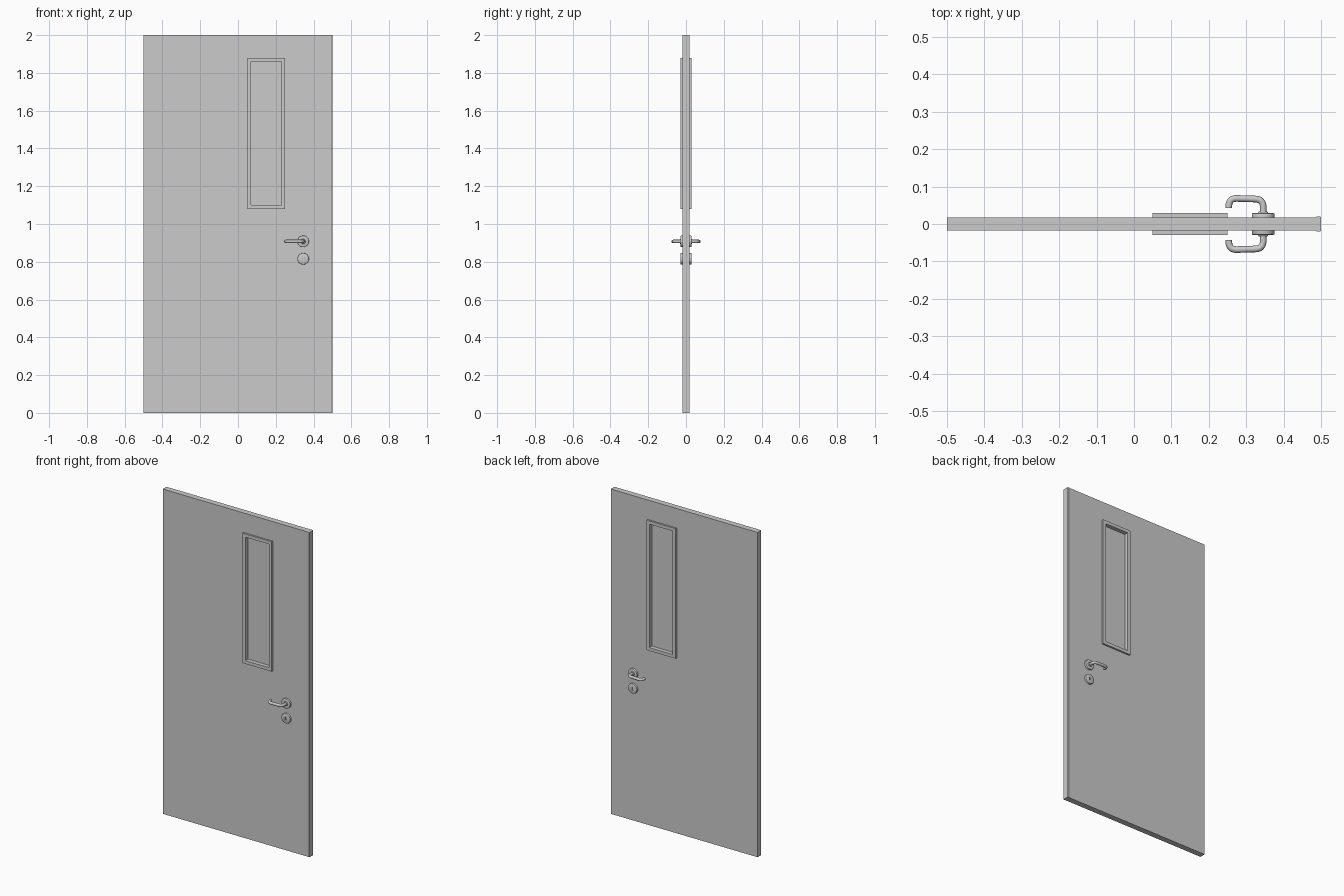
import bpy, bmesh, math
from mathutils import Vector

if "Cube" in bpy.data.objects:
    bpy.data.objects.remove(bpy.data.objects["Cube"])

HALF = 0.018          # half thickness of the leaf
FACE = 0.029          # how far trim stands from the centre plane


def mesh_object(name, bm):
    bmesh.ops.recalc_face_normals(bm, faces=bm.faces)
    me = bpy.data.meshes.new(name)
    bm.to_mesh(me)
    bm.free()
    ob = bpy.data.objects.new(name, me)
    bpy.context.collection.objects.link(ob)
    return ob


def activate(ob):
    bpy.ops.object.select_all(action='DESELECT')
    ob.select_set(True)
    bpy.context.view_layer.objects.active = ob


def box(name, x0, x1, y0, y1, z0, z1):
    bm = bmesh.new()
    bmesh.ops.create_cube(bm, size=1)
    for v in bm.verts:
        v.co = Vector(((x0, x1)[v.co.x > 0], (y0, y1)[v.co.y > 0], (z0, z1)[v.co.z > 0]))
    return mesh_object(name, bm)


def cut(ob, cutter):
    mod = ob.modifiers.new("cut", 'BOOLEAN')
    mod.solver = 'EXACT'
    mod.object = cutter
    activate(ob)
    bpy.ops.object.modifier_apply(modifier=mod.name)
    bpy.data.objects.remove(cutter, do_unlink=True)


def lathe(name, profile, x, z, side, n=40):
    """Spin (radius, y) points around a y axis through x, z."""
    bm = bmesh.new()
    rings = []
    for r, y in profile:
        rings.append([bm.verts.new((x + r * math.cos(2 * math.pi * i / n), side * y,
                                    z + r * math.sin(2 * math.pi * i / n))) for i in range(n)])
    for a, b in zip(rings, rings[1:]):
        for i in range(n):
            j = (i + 1) % n
            bm.faces.new((a[i], a[j], b[j], b[i]))
    bm.faces.new(rings[0])
    bm.faces.new(rings[-1])
    return mesh_object(name, bm)


def smooth(ob):
    activate(ob)
    bpy.ops.object.shade_smooth_by_angle(angle=math.radians(35))


def rounded_path(pts, r, steps=8):
    """Replace each inner corner by a quadratic curve."""
    out = [pts[0]]
    for a, b, c in zip(pts, pts[1:], pts[2:]):
        p, q = b + (a - b).normalized() * r, b + (c - b).normalized() * r
        for i in range(steps + 1):
            t = i / steps
            out.append(p * (1 - t) ** 2 + b * 2 * t * (1 - t) + q * t * t)
    return out + [pts[-1]]


# Door leaf, with a slightly flared closing edge
half = [(-0.5, HALF), (0.484, HALF), (0.488, 0.0195), (0.498, 0.0195), (0.5, 0.0175)]
outline = half + [(x, -y) for x, y in reversed(half)]
bm = bmesh.new()
low = [bm.verts.new((x, y, 0)) for x, y in outline]
high = [bm.verts.new((x, y, 2)) for x, y in outline]
bm.faces.new(low)
bm.faces.new(high)
for i in range(len(low)):
    j = (i + 1) % len(low)
    bm.faces.new((low[i], low[j], high[j], high[i]))
leaf = mesh_object("door_leaf", bm)
cut(leaf, box("window_opening", 0.06, 0.24, -0.1, 0.1, 1.09, 1.87))

# Window frame and pane
frame = box("window_frame", 0.05, 0.25, -FACE, FACE, 1.08, 1.88)
cut(frame, box("frame_opening", 0.07, 0.23, -0.1, 0.1, 1.10, 1.86))
box("window_pane", 0.065, 0.235, -0.004, 0.004, 1.095, 1.865)

# Handle and lock on both faces
HX, HZ, LZ = 0.345, 0.908, 0.816
disc = [(0.0305, HALF - 0.002), (0.0305, FACE - 0.003), (0.0295, FACE - 0.001), (0.0275, FACE)]
for side, label in ((-1, "front"), (1, "back")):
    smooth(lathe("handle_rose_" + label, disc + [(0.014, FACE), (0.012, FACE + 0.004)], HX, HZ, side))

    path = rounded_path([Vector((x, side * y, HZ)) for x, y in
                         ((HX, HALF), (HX, 0.066), (0.254, 0.069), (0.253, 0.043))], 0.021)
    cu = bpy.data.curves.new("lever_path", 'CURVE')
    cu.dimensions = '3D'
    cu.bevel_depth = 0.0088
    cu.bevel_resolution = 4
    cu.use_fill_caps = True
    sp = cu.splines.new('POLY')
    sp.points.add(len(path) - 1)
    for p, co in zip(sp.points, path):
        p.co = (*co, 1)
    lever = bpy.data.objects.new("lever_handle_" + label, cu)
    bpy.context.collection.objects.link(lever)
    activate(lever)
    bpy.ops.object.convert(target='MESH')
    smooth(bpy.context.view_layer.objects.active)

    lock = lathe("lock_cover_" + label, disc, HX, LZ, side)
    y0, y1 = sorted((side * (FACE - 0.006), side * 0.05))
    cut(lock, box("keyhole", HX - 0.003, HX + 0.003, y0, y1, LZ - 0.009, LZ + 0.009))
    smooth(lock)
